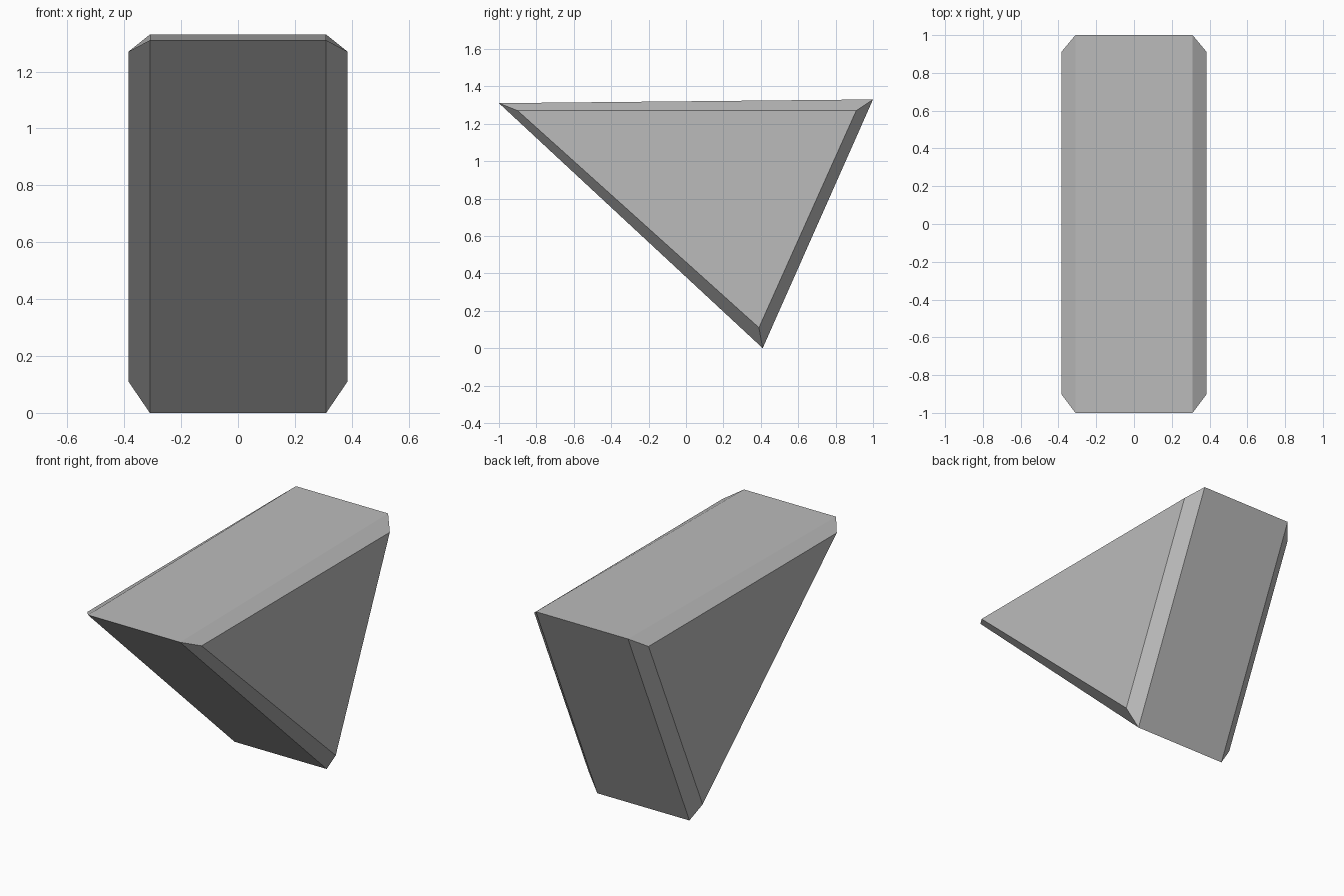
import bpy
import bmesh

if "Cube" in bpy.data.objects:
    bpy.data.objects.remove(bpy.data.objects["Cube"])

# Plain grey surface
grey = bpy.data.materials.new("grey")
grey.diffuse_color = (0.5, 0.5, 0.5, 1)
grey.use_nodes = True
grey.node_tree.nodes["Principled BSDF"].inputs["Base Color"].default_value = grey.diffuse_color

# Triangular (y, z) profiles: full size in the middle, smaller on the end faces
OUTER = [(-1.0, 1.31), (0.41, 0.0), (1.0, 1.33)]
INNER = [(-0.9, 1.27), (0.39, 0.11), (0.91, 1.27)]
SECTIONS = [(-0.385, INNER), (-0.31, OUTER), (0.31, OUTER), (0.385, INNER)]

# Wedge body: rings of three points joined along x and capped
bm = bmesh.new()
rings = [[bm.verts.new((x, y, z)) for y, z in prof] for x, prof in SECTIONS]
for a, b in zip(rings, rings[1:]):
    for i in range(3):
        j = (i + 1) % 3
        bm.faces.new((a[i], a[j], b[j], b[i]))
bm.faces.new(rings[0])
bm.faces.new(rings[-1])
bmesh.ops.recalc_face_normals(bm, faces=bm.faces)

mesh = bpy.data.meshes.new("wedge_body")
bm.to_mesh(mesh)
bm.free()
mesh.materials.append(grey)
body = bpy.data.objects.new("wedge_body", mesh)
bpy.context.collection.objects.link(body)
